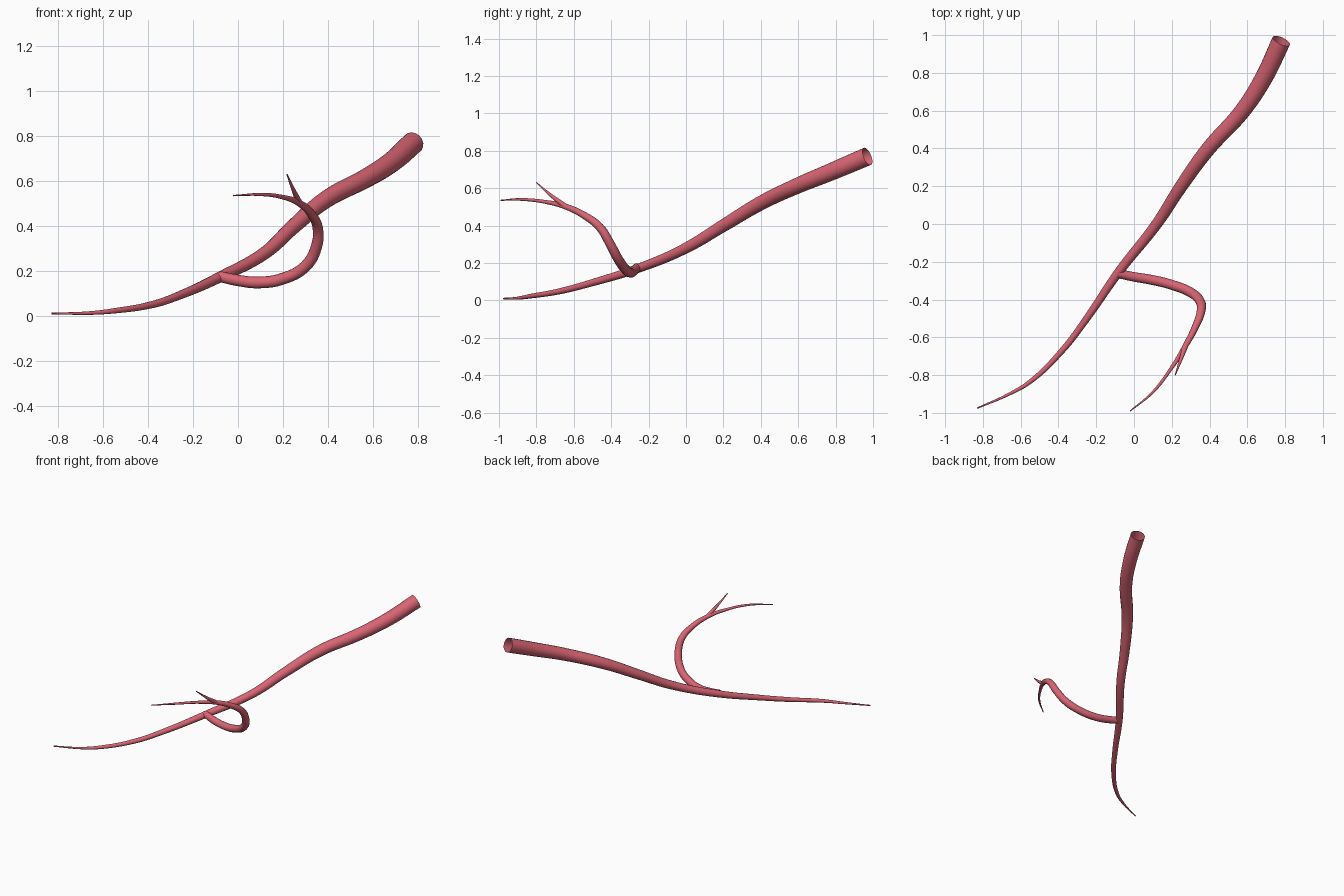
import bpy

cube = bpy.data.objects.get("Cube")
if cube:
    bpy.data.objects.remove(cube, do_unlink=True)

red = bpy.data.materials.new("vessel_red")
red.use_nodes = True
colour = (0.69, 0.13, 0.17, 1)
red.diffuse_color = colour
red.node_tree.nodes["Principled BSDF"].inputs["Base Color"].default_value = colour


def tube(name, path):
    """Open tapered tube through (x, y, z, radius) points, as a smooth mesh."""
    curve = bpy.data.curves.new(name, "CURVE")
    curve.dimensions = "3D"
    curve.bevel_depth = 1
    curve.bevel_resolution = 6
    curve.resolution_u = 8
    curve.use_fill_caps = False
    spline = curve.splines.new("BEZIER")
    spline.radius_interpolation = "CARDINAL"
    spline.bezier_points.add(len(path) - 1)
    for point, (x, y, z, radius) in zip(spline.bezier_points, path):
        point.co = (x, y, z)
        point.radius = radius
        point.handle_left_type = point.handle_right_type = "AUTO"
    obj = bpy.data.objects.new(name, curve)
    bpy.context.collection.objects.link(obj)
    bpy.ops.object.select_all(action="DESELECT")
    obj.select_set(True)
    bpy.context.view_layer.objects.active = obj
    bpy.ops.object.convert(target="MESH")
    obj = bpy.context.object
    obj.data.materials.clear()
    obj.data.materials.append(red)
    bpy.ops.object.shade_smooth()
    return obj


# Main vessel, from the wide open end down to the thin tip
tube("main_vessel", [
    (0.78, 0.97, 0.77, 0.05),
    (0.685, 0.77, 0.685, 0.047),
    (0.575, 0.6, 0.615, 0.043),
    (0.395, 0.4, 0.52, 0.039),
    (0.25, 0.2, 0.4, 0.034),
    (0.12, 0, 0.28, 0.029),
    (-0.085, -0.26, 0.17, 0.024),
    (-0.25, -0.5, 0.095, 0.019),
    (-0.38, -0.67, 0.05, 0.016),
    (-0.55, -0.835, 0.022, 0.012),
    (-0.66, -0.9, 0.012, 0.008),
    (-0.83, -0.975, 0.01, 0.004),
])

# Side branch that curls up and forward
tube("side_branch", [
    (-0.085, -0.262, 0.175, 0.024),
    (0, -0.28, 0.157, 0.025),
    (0.09, -0.295, 0.148, 0.026),
    (0.2, -0.322, 0.165, 0.026),
    (0.3, -0.362, 0.22, 0.026),
    (0.35, -0.41, 0.31, 0.025),
    (0.355, -0.46, 0.39, 0.023),
    (0.325, -0.545, 0.455, 0.019),
    (0.275, -0.64, 0.5, 0.015),
    (0.2, -0.76, 0.528, 0.01),
    (0.1, -0.89, 0.54, 0.007),
    (-0.02, -0.99, 0.535, 0.003),
])

# Short twig splitting off near the branch tip
tube("twig", [
    (0.275, -0.64, 0.5, 0.014),
    (0.247, -0.72, 0.56, 0.009),
    (0.218, -0.8, 0.63, 0.003),
])
